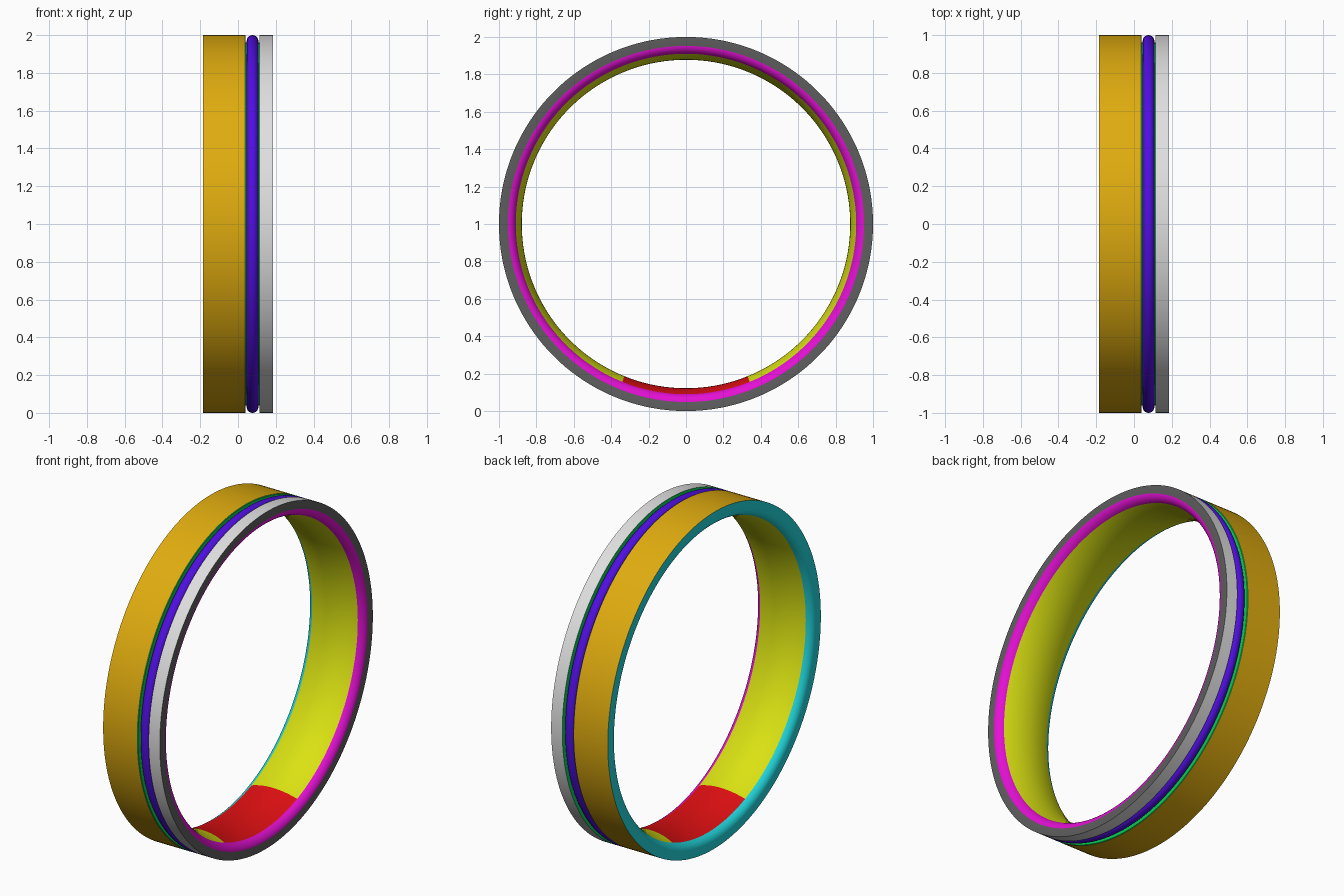
import bpy
import bmesh
from math import sin, cos, pi, radians

if "Cube" in bpy.data.objects:
    bpy.data.objects.remove(bpy.data.objects["Cube"])

SEGMENTS = 180
HALF = 0.186          # half of the band width
EDGE = 0.15           # where the inner barrel meets the rounded rims
RIM_R, EDGE_R, INNER_R = 0.952, 0.91, 0.878
GROOVE = (0.041, 0.113)
FLOOR_R = 0.96


def material(name, rgb):
    """Flat material from an 0-255 display colour."""
    linear = [((c / 255 + 0.055) / 1.055) ** 2.4 if c > 10 else c / 255 / 12.92 for c in rgb]
    mat = bpy.data.materials.new(name)
    mat.use_nodes = True
    mat.diffuse_color = (*linear, 1)
    mat.node_tree.nodes["Principled BSDF"].inputs["Base Color"].default_value = (*linear, 1)
    return mat


COLOURS = {
    "gold": (224, 172, 15),
    "green": (10, 205, 85),
    "silver": (224, 224, 224),
    "dark grey": (94, 94, 94),
    "magenta": (228, 16, 212),
    "yellow": (218, 226, 18),
    "cyan": (32, 214, 220),
    "red": (222, 15, 18),
    "violet blue": (80, 14, 224),
}
MATS = {name: material(name, rgb) for name, rgb in COLOURS.items()}


def bezier(a, b, c, steps=8):
    """Points of a quadratic curve, without its first point."""
    return [tuple((1 - t) ** 2 * p + 2 * t * (1 - t) * q + t * t * r for p, q, r in zip(a, b, c))
            for t in (i / steps for i in range(1, steps + 1))]


def revolve(name, start, runs, patch=None):
    """Turn a closed (x, radius) profile about the x axis; each run has its own colour."""
    points, tags = [start], []
    for colour, run in runs:
        points += run
        tags += [colour] * len(run)
    points.pop()                      # the last point repeats the start
    names = list(dict.fromkeys(tags + ([patch[1]] if patch else [])))
    bm = bmesh.new()
    rings = []
    for s in range(SEGMENTS):
        a = 2 * pi * s / SEGMENTS     # angle from the lowest point
        rings.append([bm.verts.new((x, r * sin(a), 1 - r * cos(a))) for x, r in points])
    for s in range(SEGMENTS):
        here, there = rings[s], rings[(s + 1) % SEGMENTS]
        mid = 2 * pi * (s + 0.5) / SEGMENTS
        for i, colour in enumerate(tags):
            j = (i + 1) % len(points)
            if patch and colour == patch[0] and cos(mid) > cos(patch[2]):
                colour = patch[1]
            face = bm.faces.new((here[i], here[j], there[j], there[i]))
            face.material_index = names.index(colour)
    bmesh.ops.recalc_face_normals(bm, faces=bm.faces)
    mesh = bpy.data.meshes.new(name)
    bm.to_mesh(mesh)
    bm.free()
    for n in names:
        mesh.materials.append(MATS[n])
    obj = bpy.data.objects.new(name, mesh)
    bpy.context.collection.objects.link(obj)
    bpy.ops.object.select_all(action="DESELECT")
    obj.select_set(True)
    bpy.context.view_layer.objects.active = obj
    bpy.ops.object.shade_smooth_by_angle(angle=radians(35))
    return obj


# Ring body: outer bands, groove, flat sides, rounded rims and barrelled inside
right_rim = bezier((HALF, RIM_R), (0.181, 0.922), (EDGE, EDGE_R))
left_rim = [(-x, r) for x, r in right_rim]
barrel = [(x, INNER_R + (EDGE_R - INNER_R) * (x / EDGE) ** 2)
          for x in (EDGE * (1 - i / 10) for i in range(1, 21))]
revolve("ring_body", (-HALF, 1), [
    ("gold", [(GROOVE[0] - 0.003, 1)]),
    ("green", [(GROOVE[0], 0.997), (GROOVE[0], FLOOR_R), (GROOVE[1], FLOOR_R),
               (GROOVE[1], 1)]),
    ("silver", [(HALF, 1)]),
    ("dark grey", [(HALF, RIM_R)]),
    ("magenta", right_rim),
    ("yellow", barrel),
    ("cyan", left_rim[-2::-1] + [(-HALF, RIM_R), (-HALF, 1)]),
], patch=("yellow", "red", radians(22)))

# Round bead lying in the groove
centre, radius = sum(GROOVE) / 2, 0.031
bead = [(centre - radius * cos(a), 1 - radius + radius * sin(a))
        for a in (2 * pi * i / 24 for i in range(25))]
revolve("groove_bead", bead[0], [("violet blue", bead[1:])])
